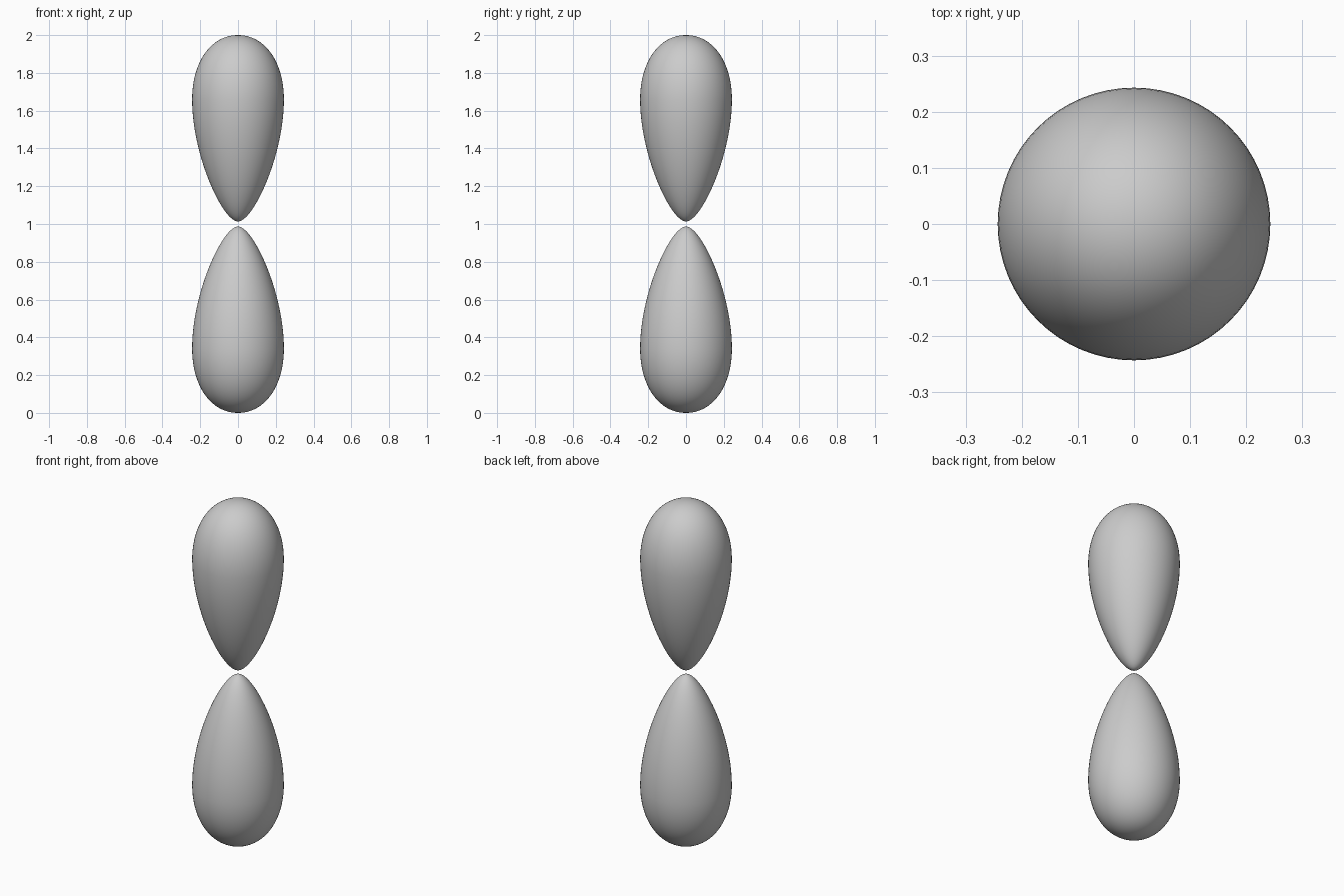
import bpy, bmesh, math
from mathutils import Vector
from mathutils.geometry import interpolate_bezier as bez

if "Cube" in bpy.data.objects:
    bpy.data.objects.remove(bpy.data.objects["Cube"])

MID = 1.0      # mirror height between the two lobes
SEGMENTS = 64

# Half profile of a lobe: (radius, distance from the mirror height)
TIP = [(0, 0.013), (0.08, 0.013), (0.243, 0.36), (0.243, 0.66)]
CAP = [(0.243, 0.66), (0.243, 0.855), (0.145, 1.0), (0, 1.0)]


def lobe(name, side):
    pts = []
    for seg in (TIP, CAP):
        pts += bez(*[Vector((r, 0, h)) for r, h in seg], 24)
    bm = bmesh.new()
    verts = [bm.verts.new((p.x, 0, MID + side * p.z)) for p in pts]
    edges = [bm.edges.new(pair) for pair in zip(verts, verts[1:])]
    bmesh.ops.spin(bm, geom=verts + edges, cent=(0, 0, 0), axis=(0, 0, 1),
                   angle=math.tau, steps=SEGMENTS)
    bmesh.ops.remove_doubles(bm, verts=bm.verts, dist=1e-5)
    bmesh.ops.recalc_face_normals(bm, faces=bm.faces)
    for f in bm.faces:
        f.smooth = True
    mesh = bpy.data.meshes.new(name)
    bm.to_mesh(mesh)
    bm.free()
    bpy.context.collection.objects.link(bpy.data.objects.new(name, mesh))


# Two mirrored teardrops, tips facing each other
lobe("upper_lobe", 1)
lobe("lower_lobe", -1)
